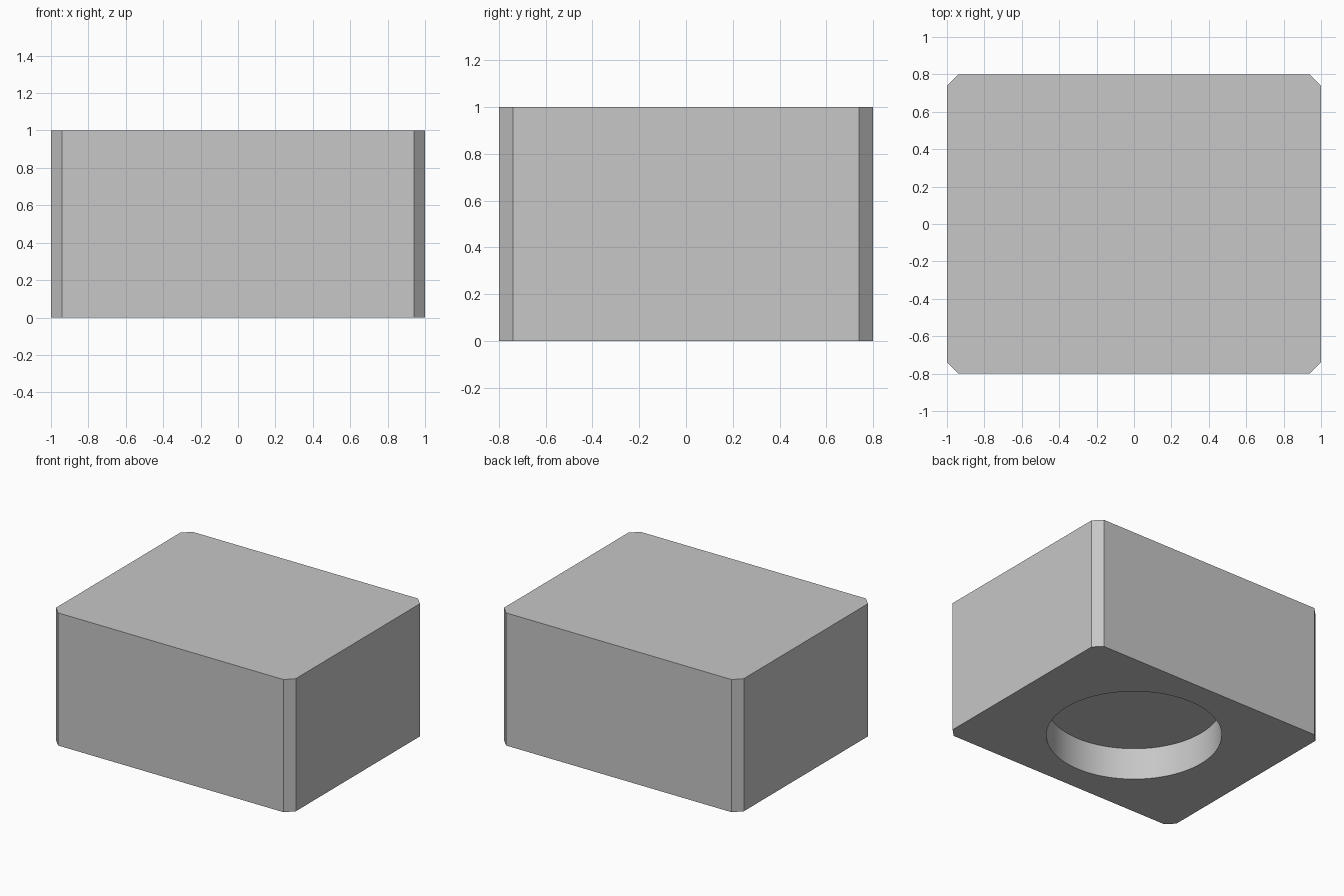
import bpy
import bmesh

if "Cube" in bpy.data.objects:
    bpy.data.objects.remove(bpy.data.objects["Cube"])

W, D, H = 2.0, 1.6, 1.0        # block size
CHAMFER = 0.06                 # vertical corner cut
HOLE_R, HOLE_DEPTH = 0.6, 0.24

grey = bpy.data.materials.new("light grey")
grey.diffuse_color = (0.57, 0.57, 0.57, 1)
grey.use_nodes = True
grey.node_tree.nodes["Principled BSDF"].inputs["Base Color"].default_value = grey.diffuse_color

# Block: box with its four upright edges chamfered
mesh = bpy.data.meshes.new("block")
bm = bmesh.new()
bmesh.ops.create_cube(bm, size=1)
for v in bm.verts:
    v.co = (v.co.x * W, v.co.y * D, (v.co.z + 0.5) * H)
upright = [e for e in bm.edges if abs(e.verts[0].co.z - e.verts[1].co.z) > 0.5]
bmesh.ops.bevel(bm, geom=upright, offset=CHAMFER, segments=1, affect='EDGES')
bm.to_mesh(mesh)
bm.free()
mesh.materials.append(grey)
block = bpy.data.objects.new("block", mesh)
bpy.context.collection.objects.link(block)

# Round blind recess in the underside
bpy.ops.mesh.primitive_cylinder_add(vertices=96, radius=HOLE_R,
                                    depth=HOLE_DEPTH * 2, location=(0, 0, 0))
cutter = bpy.context.object
cutter.name = "recess_cutter"
cutter.data.materials.append(grey)

cut = block.modifiers.new("recess", 'BOOLEAN')
cut.operation = 'DIFFERENCE'
cut.solver = 'EXACT'
cut.object = cutter

bpy.ops.object.select_all(action='DESELECT')
block.select_set(True)
bpy.context.view_layer.objects.active = block
bpy.ops.object.modifier_apply(modifier=cut.name)
bpy.data.objects.remove(cutter, do_unlink=True)

# Smooth recess wall, crisp block edges
bpy.ops.object.shade_smooth_by_angle(angle=0.5)
